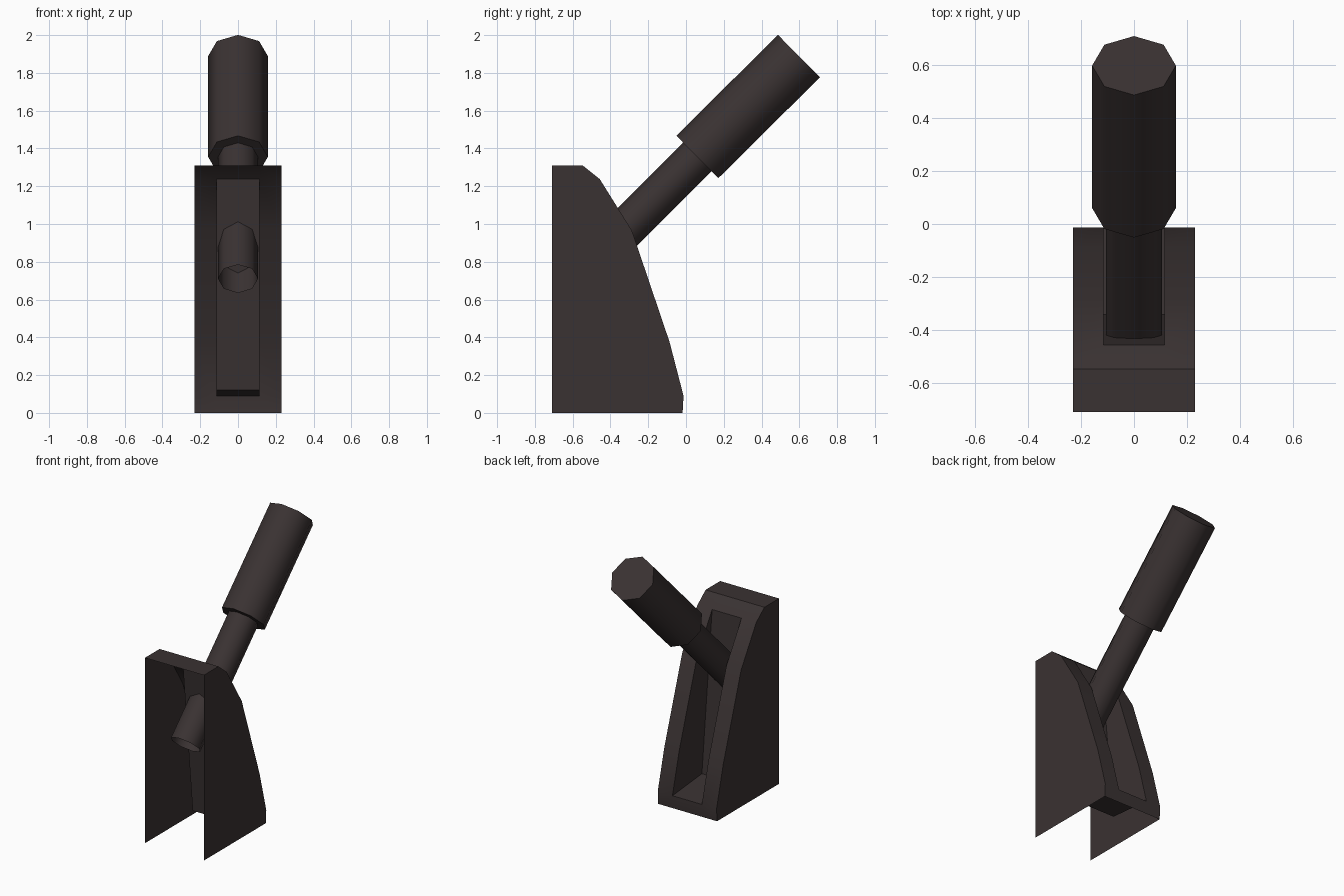
import bpy, bmesh, math
from mathutils import Vector

if "Cube" in bpy.data.objects:
    bpy.data.objects.remove(bpy.data.objects["Cube"])

dark = bpy.data.materials.new("dark brown metal")
dark.diffuse_color = (0.042, 0.032, 0.032, 1)
dark.use_nodes = True
dark.node_tree.nodes["Principled BSDF"].inputs["Base Color"].default_value = dark.diffuse_color


def finish(name, bm, angle):
    """Turn a bmesh into a smooth-shaded object that keeps sharp edges."""
    mesh = bpy.data.meshes.new(name)
    for f in bm.faces:
        f.smooth = True
    bm.to_mesh(mesh)
    bm.free()
    mesh.set_sharp_from_angle(angle=math.radians(angle))
    mesh.materials.append(dark)
    ob = bpy.data.objects.new(name, mesh)
    bpy.context.collection.objects.link(ob)
    return ob


def face(bm, pts):
    bm.faces.new([bm.verts.new(p) for p in pts])


# Housing: thin sheet, open at the front (-y) and underneath
W, S = 0.23, 0.115          # half widths of housing and slot
curve = [(-0.547, 1.31), (-0.456, 1.237), (-0.287, 0.966),
         (-0.087, 0.375), (-0.013, 0.09), (-0.018, 0.0)]
back_top, back_bottom = (-0.71, 1.31), (-0.71, 0.0)
pocket = (-0.342, 0.12)     # inner bottom corner of the recessed slot


def strip(bm, a, b, x0, x1):
    face(bm, [(x0, *a), (x1, *a), (x1, *b), (x0, *b)])


bm = bmesh.new()
for s in (-1, 1):
    # side plate and slot side wall
    face(bm, [(s * W, *p) for p in [back_bottom, back_top] + curve])
    face(bm, [(s * S, *p) for p in curve[1:5] + [pocket]])
# top plate and curved face, split around the slot
strip(bm, back_top, curve[0], -W, W)
for i, (a, b) in enumerate(zip(curve, curve[1:])):
    spans = [(-W, -S), (S, W)] if 1 <= i <= 3 else [(-W, -S), (-S, S), (S, W)]
    for x0, x1 in spans:
        strip(bm, a, b, x0, x1)
# slot floor and slot bottom
strip(bm, curve[1], pocket, -S, S)
strip(bm, pocket, curve[4], -S, S)
bmesh.ops.remove_doubles(bm, verts=bm.verts, dist=0.0005)
bmesh.ops.recalc_face_normals(bm, faces=bm.faces)
# make sure the outside of the sheet faces outward
bm.faces.ensure_lookup_table()
if bm.faces[0].normal.x > 0:
    bmesh.ops.reverse_faces(bm, faces=bm.faces)
finish("lever_housing", bm, 30)


# Lever parts: eight-sided cylinders between two points in the yz plane
def bar(name, start, end, radius, caps):
    a, b = Vector((0, *start)), Vector((0, *end))
    bm = bmesh.new()
    bmesh.ops.create_cone(bm, cap_ends=caps, segments=8, radius1=radius,
                          radius2=radius, depth=(b - a).length)
    ob = finish(name, bm, 50)
    ob.location = (a + b) / 2
    ob.rotation_euler.x = -math.atan2(b.y - a.y, b.z - a.z)


bar("lever_rod", (-0.585, 0.71), (0.06, 1.355), 0.106, False)
bar("lever_grip", (0.06, 1.355), (0.598, 1.889), 0.158, True)
